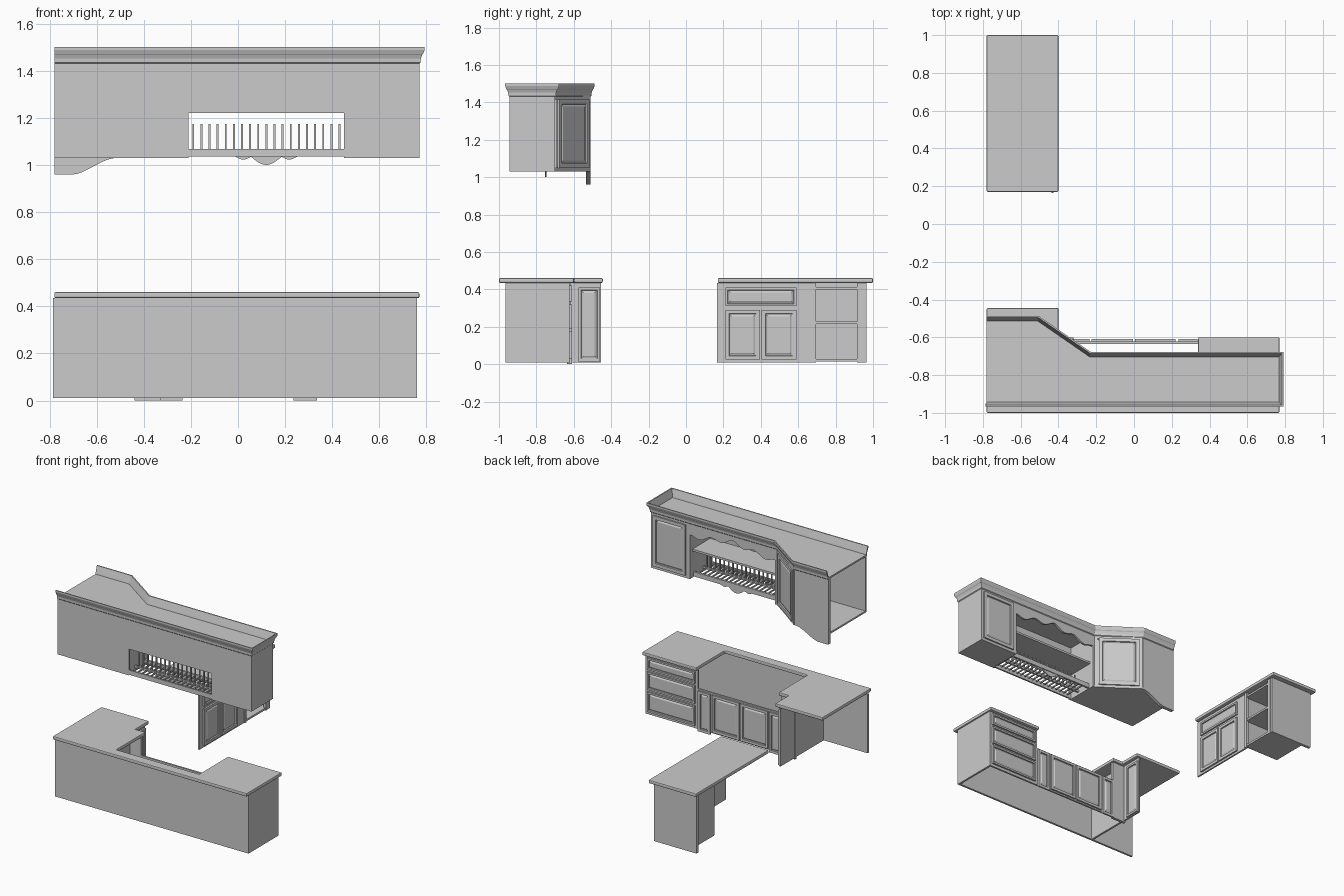
import bpy, bmesh, math
from mathutils import Vector, Matrix

if "Cube" in bpy.data.objects:
    bpy.data.objects.remove(bpy.data.objects["Cube"])


def finish(name, bm, bevel=0):
    bmesh.ops.recalc_face_normals(bm, faces=bm.faces)
    me = bpy.data.meshes.new(name)
    bm.to_mesh(me)
    bm.free()
    ob = bpy.data.objects.new(name, me)
    bpy.context.collection.objects.link(ob)
    if bevel:
        m = ob.modifiers.new("edge", 'BEVEL')
        m.width, m.segments, m.limit_method = bevel, 2, 'ANGLE'
    return ob


def box(name, x0, x1, y0, y1, z0, z1):
    bm = bmesh.new()
    mat = Matrix.Translation(((x0 + x1) / 2, (y0 + y1) / 2, (z0 + z1) / 2)) @ \
        Matrix.Diagonal((x1 - x0, y1 - y0, z1 - z0, 1))
    bmesh.ops.create_cube(bm, size=1, matrix=mat)
    return finish(name, bm)


def prism(name, pts, lo, hi, axis='z', bevel=0):
    """Extrude an outline along z (x,y points) or along y (x,z points)."""
    bm = bmesh.new()
    put = (lambda a, b, h: (a, b, h)) if axis == 'z' else (lambda a, b, h: (a, h, b))
    f = bm.faces.new([bm.verts.new(put(a, b, lo)) for a, b in pts])
    new = bmesh.ops.extrude_face_region(bm, geom=[f])['geom']
    bmesh.ops.translate(bm, verts=[v for v in new if isinstance(v, bmesh.types.BMVert)],
                        vec=put(0, 0, hi - lo))
    return finish(name, bm, bevel)


def door(name, p0, p1, z0, z1, rim=0.028, t=0.012):
    """Framed raised panel from p0 to p1 in plan, facing right of that direction."""
    p0, p1 = Vector((*p0, 0)), Vector((*p1, 0))
    u = (p1 - p0).normalized()
    n = Vector((u.y, -u.x, 0))
    bm = bmesh.new()
    corners = [(p0, z0), (p1, z0), (p1, z1), (p0, z1)]
    back = [bm.verts.new(p + Vector((0, 0, z))) for p, z in corners]
    front = [bm.verts.new(v.co + n * t) for v in back]
    bm.faces.new(back[::-1])
    for i in range(4):
        j = (i + 1) % 4
        bm.faces.new((back[i], back[j], front[j], front[i]))
    f = bm.faces.new(front)
    bm.normal_update()
    for width, depth in ((rim, 0), (0.003, -0.008), (0.005, 0), (0.012, 0.005)):
        bmesh.ops.inset_region(bm, faces=[f], thickness=width, depth=0)
        bmesh.ops.translate(bm, verts=f.verts[:], vec=n * depth)
    return finish(name, bm)


# ---------- base cabinet ----------
prism("base_countertop", [(-.78, -1), (.77, -1), (.77, -.6), (.34, -.6), (.34, -.93), (-.32, -.93),
                          (-.32, -.6), (-.40, -.6), (-.40, -.445), (-.78, -.445)],
      .435, .46, bevel=.006)
box("base_back_panel", -.785, .76, -.965, -.95, .01, .435)
box("base_end_panel", .745, .76, -.96, -.625, .01, .435)
box("base_divider", -.435, -.42, -.95, -.62, .01, .435)

# drawer stack
box("drawer_face_frame", .34, .76, -.635, -.622, .01, .435)
for i, (a, b) in enumerate(((.335, .42), (.19, .32), (.03, .175))):
    door(f"base_drawer_{i}", (.74, -.622), (.36, -.622), a, b, rim=.018)

# low doors and pilasters below the open bay
box("low_face_frame", -.42, .34, -.635, -.622, .01, .30)
for i, (a, b, z) in enumerate(((.335, .235, .0), (.22, .005, .02), (-.005, -.225, .02), (-.235, -.335, .0))):
    door(f"low_door_{i}", (a, -.622), (b, -.622), z, .29, rim=.026)
box("corner_post", -.44, -.33, -.635, -.615, .0, .435)

# side door of the overhang
box("side_face_frame", -.437, -.425, -.62, -.455, .01, .435)
door("side_door", (-.425, -.575), (-.425, -.46), .015, .41, rim=.02)

# ---------- island ----------
prism("island_countertop", [(-.78, .17), (-.40, .17), (-.40, 1), (-.78, 1)], .435, .46, bevel=.006)
box("island_end_panel", -.76, -.42, .945, .965, .01, .435)
box("island_door_frame", -.437, -.425, .165, .68, .01, .435)
door("island_drawer", (-.425, .21), (-.425, .59), .31, .41, rim=.018)
door("island_door_left", (-.425, .21), (-.425, .395), .025, .29)
door("island_door_right", (-.425, .405), (-.425, .59), .025, .29)
# open shelf unit
for y0, y1 in ((.675, .695), (.915, .945)):
    box("island_shelf_stile", -.437, -.418, y0, y1, .01, .435)
box("island_shelf_side", -.70, -.43, .675, .687, .02, .435)
box("island_shelf_back", -.70, -.69, .68, .945, .02, .435)
for z in (.015, .215, .40):
    box("island_shelf", -.70, -.42, .68, .945, z, z + .014)

# ---------- wall cabinet ----------
B, F, L = -.945, -.70, -.51      # back, main face and left face planes
# back panel round the window opening
for x0, x1, z0, z1 in ((-.78, -.21, 1.03, 1.44), (.45, .77, 1.03, 1.44),
                       (-.21, .45, 1.22, 1.44), (-.21, .45, 1.035, 1.068)):
    box("wall_back_panel", x0, x1, B, B + .012, z0, z1)
plan = [(-.78, L), (-.51, L), (-.235, F), (.77, F), (.77, B), (-.78, B)]
prism("wall_top", plan, 1.432, 1.444)
prism("wall_left_bottom", [(-.78, L), (-.51, L), (-.235, F), (-.235, B), (-.78, B)], 1.03, 1.042)
box("wall_right_bottom", .46, .77, B, F - .005, 1.03, 1.042)
box("wall_right_end", .757, .77, B, F, 1.03, 1.435)
box("wall_divider_left", -.235, -.222, B, F, 1.03, 1.435)
box("wall_divider_right", .46, .473, B, F, 1.03, 1.435)

# left face with a curved drop
curve = [(-.70 + .19 * t, .96 + .07 * (.5 - .5 * math.cos(math.pi * t)) ** .85)
         for t in [i / 10 for i in range(11)]]
prism("left_curved_panel", [(-.78, 1.435), (-.78, .96)] + curve + [(-.51, 1.435)], L - .025, L, 'y')
# doors
door("corner_wall_frame", (-.241, -.71), (-.508, -.516), 1.03, 1.435, rim=.03, t=.008)
door("corner_wall_door", (-.265, -.686), (-.487, -.525), 1.05, 1.415, rim=.034)
box("right_wall_frame", .46, .77, F - .012, F, 1.03, 1.435)
door("right_wall_door", (.75, F), (.49, F), 1.05, 1.415, rim=.034, t=.01)

# scalloped valance above the open shelf
N = 36
arch = []
for i in range(N + 1):
    t = i / N
    d = abs(t - .5) * 2
    arch.append((-.225 + .69 * t, 1.385 - .05 * d + .014 * math.cos(4 * math.pi * d)))
prism("top_valance", arch + [(.465, 1.435), (-.225, 1.435)], F - .015, F, 'y')

# plate rack: shelf, rails, bars and slats
box("rack_shelf", -.222, .46, B, -.73, 1.22, 1.235)
box("rack_front_rail", -.222, .46, -.755, -.74, 1.035, 1.068)
for i in range(19):
    x = -.19 + i * .0345
    box("rack_bar", x - .004, x + .004, -.86, -.852, 1.06, 1.175)
    box("rack_slat", x - .004, x + .004, B + .01, -.75, 1.053, 1.062)
box("rack_cross_rail", -.222, .46, -.862, -.85, 1.05, 1.066)

# scalloped apron under the rack
apron = []
for x0, w, d in ((-.01, .065, .012), (.055, .13, .035), (.185, .065, .012)):
    apron += [(x0 + w * i / 10, 1.035 - d * math.sin(math.pi * i / 10)) for i in range(10)]
prism("rack_apron", apron + [(.25, 1.035), (.25, 1.045), (-.01, 1.045)], -.755, -.745, 'y')

# crown moulding swept round the plan, open on the left
profile = [(0, 1.43), (.005, 1.435), (.006, 1.452), (.012, 1.468), (.016, 1.472),
           (.022, 1.488), (.022, 1.5), (.014, 1.5), (.0, 1.455), (-.004, 1.44)]
path = [Vector(p) for p in plan]
bm = bmesh.new()
rings = []
for i, p in enumerate(path):
    dirs = [(path[k + 1] - path[k]).normalized() for k in (i - 1, i) if 0 <= k < len(path) - 1]
    ns = [Vector((-d.y, d.x)) for d in dirs]
    m = sum(ns, Vector((0, 0))).normalized()
    m /= m.dot(ns[0])
    rings.append([bm.verts.new((*(p + m * o), z)) for o, z in profile])
K = len(profile)
for a, b in zip(rings, rings[1:]):
    for k in range(K):
        bm.faces.new((a[k], a[(k + 1) % K], b[(k + 1) % K], b[k]))
bm.faces.new(rings[0])
bm.faces.new(rings[-1][::-1])
finish("crown_moulding", bm)
